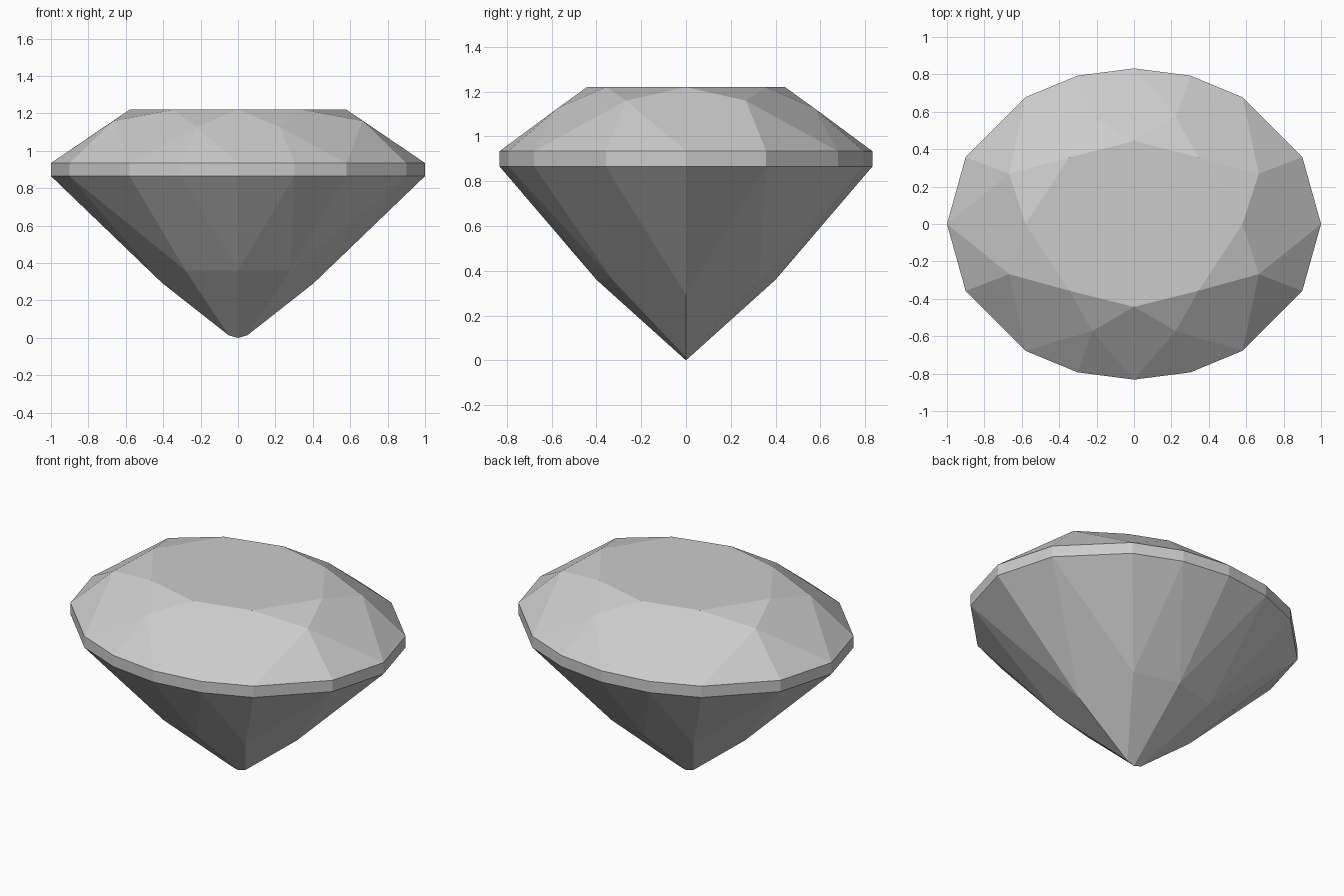
import bpy
import bmesh

if "Cube" in bpy.data.objects:
    bpy.data.objects.remove(bpy.data.objects["Cube"], do_unlink=True)

# One pale grey for every facet
stone = bpy.data.materials.new("pale_grey_stone")
stone.use_nodes = True
colour = (0.6, 0.6, 0.6, 1)
stone.diffuse_color = colour
stone.node_tree.nodes["Principled BSDF"].inputs["Base Color"].default_value = colour


def ring(quarter):
    """Mirror a quarter outline, from +x to +y, into a full anticlockwise ring."""
    def on_axis(p):
        return p[0] == 0
    back = quarter + [(-x, y, z) for x, y, z in reversed(quarter) if x != 0]
    # skip points lying on the x axis so they are not doubled
    front = [(x, -y, z) for x, y, z in reversed(back) if y != 0]
    return back + front


def at_height(points, z):
    return [(x, y, z) for x, y in points]


def build(name, facets):
    """Make a flat-shaded object from facets given as lists of points."""
    bm = bmesh.new()
    for facet in facets:
        bm.faces.new([bm.verts.new(p) for p in facet])
    bmesh.ops.remove_doubles(bm, verts=bm.verts, dist=0.0005)
    mesh = bpy.data.meshes.new(name)
    bm.to_mesh(mesh)
    bm.free()
    mesh.materials.append(stone)
    obj = bpy.data.objects.new(name, mesh)
    bpy.context.collection.objects.link(obj)
    return obj


# Rings of facet corners
outline = [(1, 0), (0.9, 0.358), (0.58, 0.678), (0.302, 0.793), (0, 0.832)]
girdle_top = ring(at_height(outline, 0.935))
girdle_low = ring(at_height(outline, 0.865))
table = ring(at_height([(0.58, 0), (0.345, 0.357), (0, 0.443)], 1.22))
star = ring([(0.667, 0.268, 1.16), (0.223, 0.572, 1.127)])
lower = ring([(0.405, 0, 0.293), (0.28, 0.328, 0.36), (0, 0.4, 0.36)])

# Crown: table, star facets, kites and upper girdle facets
crown = [table]
for k in range(8):
    n = (k + 1) % 8
    g0, g1, g2 = (girdle_top[(2 * k + i) % 16] for i in range(3))
    crown.append([table[k], star[k], table[n]])
    crown.append([table[k], star[k - 1], g0, star[k]])
    crown.append([star[k], g0, g1])
    crown.append([star[k], g1, g2])
build("crown", crown)

# Girdle: narrow upright band
build("girdle", [[girdle_low[i - 1], girdle_low[i], girdle_top[i], girdle_top[i - 1]]
                 for i in range(16)])

# Pavilion: lower girdle facets, main facets and a short keel at the tip
tip = (0, 0, 0)
pavilion = []
for k in range(8):
    n = (k + 1) % 8
    g0, g1, g2 = (girdle_low[(2 * k + i) % 16] for i in range(3))
    pavilion.append([lower[k], g1, g0])
    pavilion.append([lower[n], g2, g1])
    pavilion.append([lower[k], lower[n], g1])
    side = 1 if k in (0, 1, 6, 7) else -1
    keel = (0.05 * side, 0, 0.014)
    if k in (0, 3, 4, 7):
        pavilion.append([lower[n], lower[k], keel])
    elif k in (1, 5):
        pavilion.append([lower[n], lower[k], keel, tip])
    else:
        pavilion.append([lower[n], lower[k], tip, keel])
build("pavilion", pavilion)
